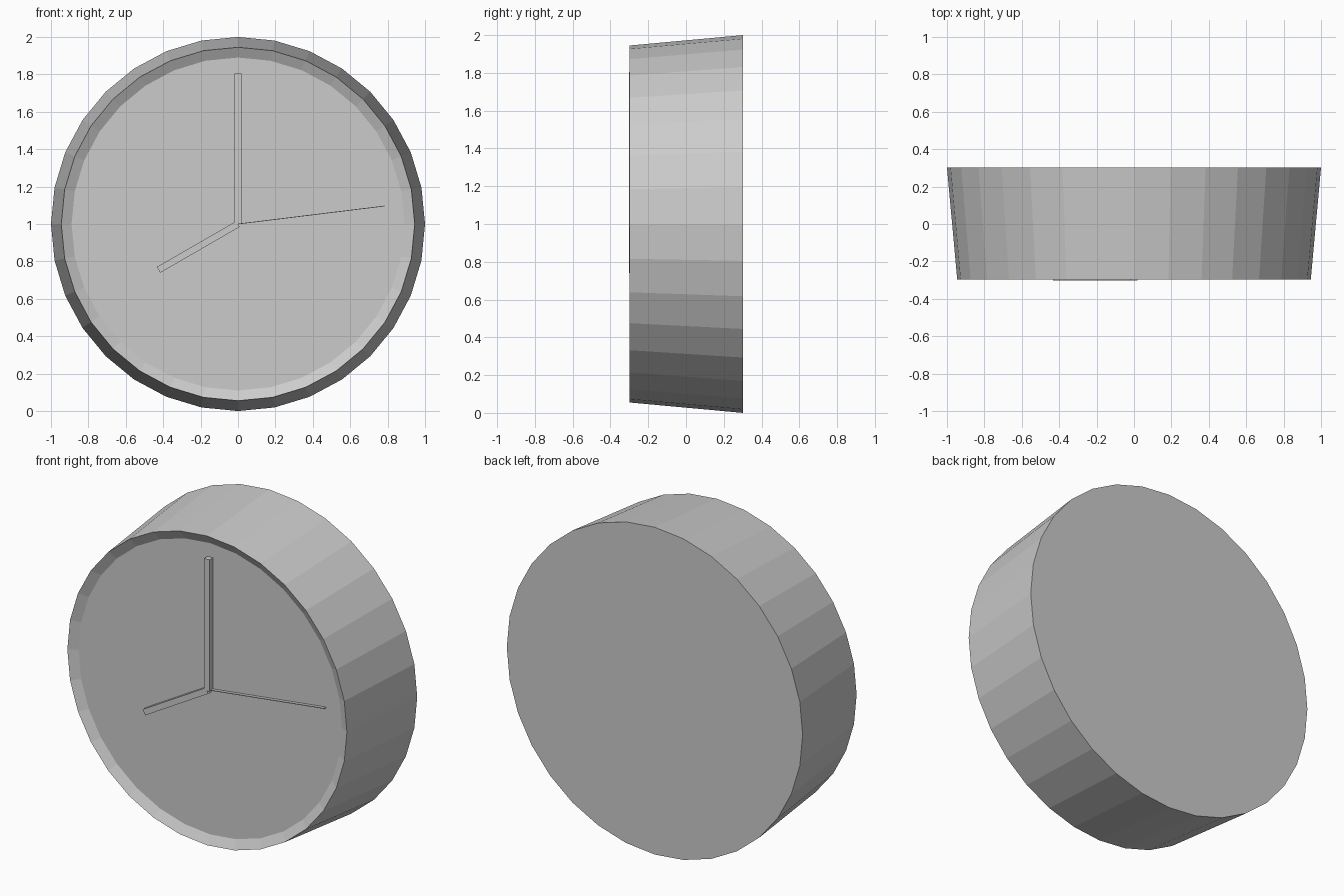
import bpy, bmesh, math
from mathutils import Matrix, Vector

if "Cube" in bpy.data.objects:
    bpy.data.objects.remove(bpy.data.objects["Cube"])

SIDES = 32
CENTRE_Z = 1.0


def make_object(name, bm):
    bmesh.ops.recalc_face_normals(bm, faces=bm.faces)
    mesh = bpy.data.meshes.new(name)
    bm.to_mesh(mesh)
    bm.free()
    ob = bpy.data.objects.new(name, mesh)
    bpy.context.collection.objects.link(ob)
    return ob


def lathe(name, profile):
    """Closed faceted solid around the y axis from (radius, y) rings."""
    bm = bmesh.new()
    rings = []
    for r, y in profile:
        angles = [2 * math.pi * i / SIDES for i in range(SIDES)]
        rings.append([bm.verts.new((r * math.sin(a), y, CENTRE_Z + r * math.cos(a)))
                      for a in angles])
    for a, b in zip(rings, rings[1:]):
        for i in range(SIDES):
            j = (i + 1) % SIDES
            bm.faces.new((a[i], a[j], b[j], b[i]))
    bm.faces.new(rings[0])
    bm.faces.new(rings[-1])
    return make_object(name, bm)


def hand(name, length, width, y_front, y_back, degrees):
    """Box hand starting at the dial centre, turned clockwise from 12."""
    bm = bmesh.new()
    bmesh.ops.create_cube(bm, size=1)
    bmesh.ops.translate(bm, verts=bm.verts, vec=(0, 0, 0.5))
    bmesh.ops.scale(bm, verts=bm.verts, vec=Vector((width, y_back - y_front, length)))
    bmesh.ops.rotate(bm, verts=bm.verts, cent=(0, 0, 0),
                     matrix=Matrix.Rotation(math.radians(degrees), 3, 'Y'))
    bmesh.ops.translate(bm, verts=bm.verts, vec=(0, (y_front + y_back) / 2, CENTRE_Z))
    return make_object(name, bm)


# Tapered case: flat back, sharp front rim, sloped lip down to the dial
lathe("clock_case", [(1.0, 0.302), (0.945, -0.298), (0.89, -0.268)])

# Hands showing eight o'clock
hand("minute_hand", 0.805, 0.036, -0.302, -0.266, 0)
hand("hour_hand", 0.49, 0.036, -0.302, -0.266, 240)
hand("second_hand", 0.79, 0.004, -0.288, -0.266, 83)
